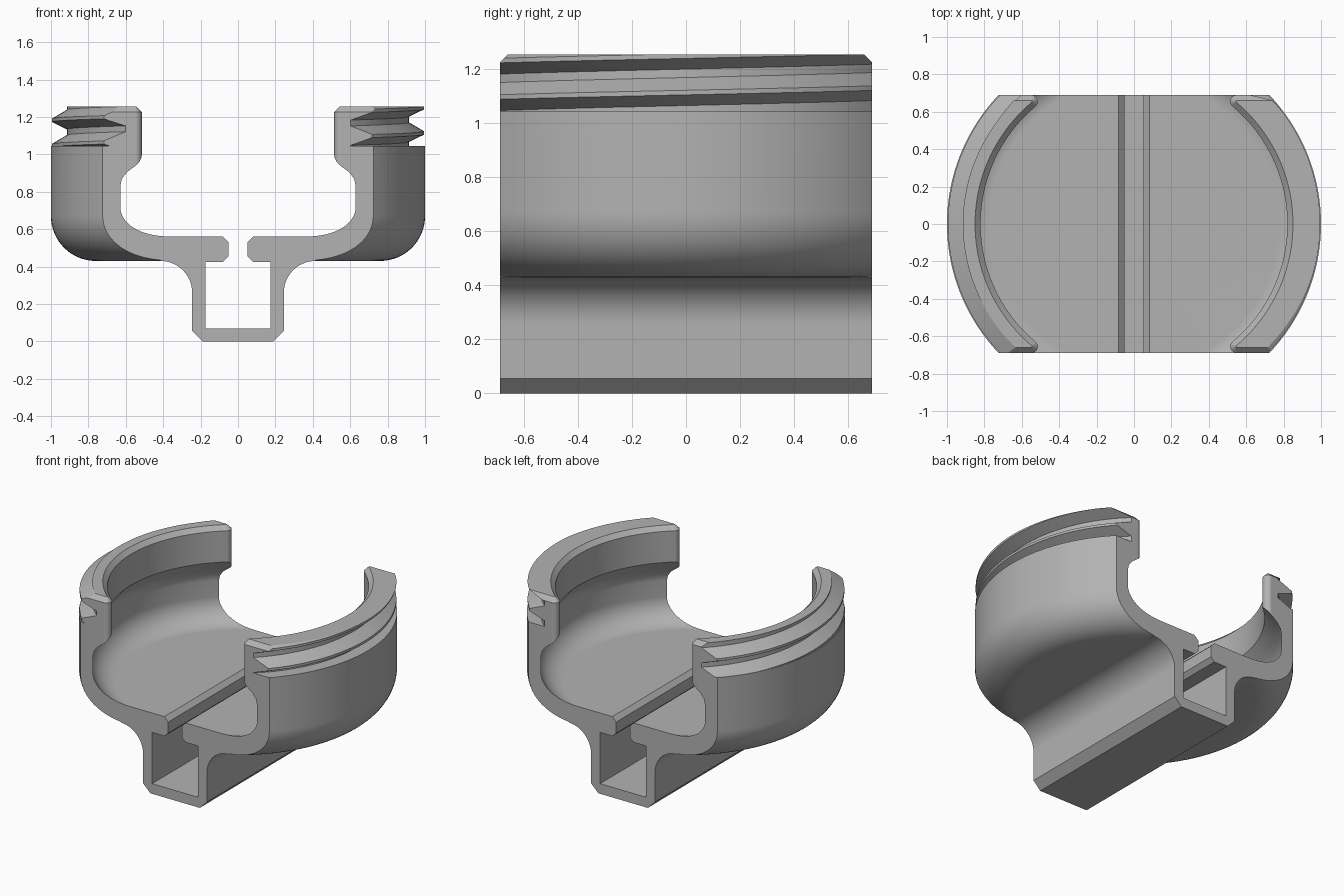
import bpy, bmesh
from math import sin, cos, pi, radians, atan2, sqrt

if "Cube" in bpy.data.objects:
    bpy.data.objects.remove(bpy.data.objects["Cube"], do_unlink=True)

grey = bpy.data.materials.new("plain grey")
grey.use_nodes = True
colour = (0.45, 0.45, 0.45, 1)
grey.diffuse_color = colour
grey.node_tree.nodes["Principled BSDF"].inputs["Base Color"].default_value = colour

HALF = 0.69      # half depth of the clip
TOP = 1.255      # rim height
SEGS = 128


def loft(name, rings):
    """Solid skinned through equal-length point rings, capped at both ends."""
    bm = bmesh.new()
    rows = [[bm.verts.new(p) for p in ring] for ring in rings]
    n = len(rows[0])
    for a, b in zip(rows, rows[1:]):
        for i in range(n):
            j = (i + 1) % n
            bm.faces.new((a[i], a[j], b[j], b[i]))
    bm.faces.new(rows[0])
    bm.faces.new(rows[-1])
    bmesh.ops.recalc_face_normals(bm, faces=bm.faces)
    mesh = bpy.data.meshes.new(name)
    bm.to_mesh(mesh)
    bm.free()
    mesh.materials.append(grey)
    obj = bpy.data.objects.new(name, mesh)
    bpy.context.collection.objects.link(obj)
    return obj


def prism(name, points, half):
    """XZ outline extruded along y."""
    return loft(name, [[(x, y, z) for x, z in points] for y in (-half, half)])


def mirrored(points):
    return points + [(-x, z) for x, z in reversed(points)]


def arc(cx, cy, r, start, end, steps=16):
    return [(cx + r * cos(radians(start + (end - start) * i / steps)),
             cy + r * sin(radians(start + (end - start) * i / steps)))
            for i in range(steps + 1)]


def combine(target, tool, operation):
    mod = target.modifiers.new(operation.lower(), "BOOLEAN")
    mod.operation, mod.solver, mod.object = operation, "EXACT", tool
    bpy.context.view_layer.objects.active = target
    bpy.ops.object.modifier_apply(modifier=mod.name)
    bpy.data.objects.remove(tool, do_unlink=True)


# Round cup, turned about z: underside, outer wall, neck, lip, cavity, floor
cup = [(0.1, 0.43)] + arc(0.76, 0.67, 0.24, -90, 0)
cup += [(1, 1.045), (0.915, 1.045), (0.915, 1.3), (0.80, 1.3), (0.80, 1.033)]
cup += [(0.88, 0.94), (0.91, 0.905), (0.928, 0.87), (0.934, 0.83)]
cup += arc(0.774, 0.72, 0.16, 0, -90) + [(0.1, 0.56)]
body = loft("clip_body", [[(r * cos(2 * pi * i / SEGS), r * sin(2 * pi * i / SEGS), z)
                           for i in range(SEGS)] for r, z in cup])

# Rail below, flaring into the cup
rail = [(0.19, 0), (0.245, 0.055)] + arc(0.415, 0.26, 0.17, 180, 90) + [(0.415, 0.5)]
combine(body, prism("rail", mirrored(rail), 0.75), "UNION")

# Helical thread ridge around the neck
PITCH = 0.135
ridge = [(0.89, 0.003), (0.995, 0.055), (0.995, 0.072), (0.89, 0.134)]
turns = []
for degrees in range(-630, 271, 3):
    t = radians(degrees)
    base = 1.186 + PITCH * degrees / 360
    turns.append([(r * cos(t), r * sin(t), base + z) for r, z in ridge])
combine(body, loft("thread", turns), "UNION")

# Flat front, back and rim
block = mirrored([(1.2, -0.1), (1.2, TOP)])
combine(body, prism("trim_block", block, HALF), "INTERSECT")

# Slotted channel along the rail
channel = [(0.175, 0.07), (0.175, 0.425), (0.08, 0.425), (0.052, 0.453),
           (0.052, 0.53), (0.102, 0.58)]
combine(body, prism("channel_cutter", mirrored(channel), 0.8), "DIFFERENCE")

# Mouth opening with rounded lip tips and a chamfered rim
LIP, TIP = 0.82, 0.035
tip_y = HALF - TIP
tip_x = sqrt((LIP + TIP) ** 2 - tip_y ** 2)
tip_angle = atan2(tip_y, tip_x) * 180 / pi


def mouth(z, offset):
    quarter = arc(0, 0, LIP + offset, 0, tip_angle, 24)
    quarter += arc(tip_x, tip_y, TIP - offset, tip_angle + 180, 90, 8)[1:]
    quarter += [(1.3, HALF + 0.0015 - offset), (1.3, 1.3)]
    right = [(x, -y) for x, y in reversed(quarter[1:])] + quarter
    return [(x, y, z) for x, y in right] + [(-x, -y, z) for x, y in right]


opening = loft("mouth_cutter", [mouth(0.9, 0), mouth(1.225, 0), mouth(1.258, 0.033)])
combine(body, opening, "DIFFERENCE")

# Smooth curves, sharp edges
bpy.ops.object.select_all(action="DESELECT")
body.select_set(True)
bpy.context.view_layer.objects.active = body
bpy.ops.object.shade_smooth_by_angle(angle=radians(25))
normals = body.modifiers.new("even_shading", "WEIGHTED_NORMAL")
normals.keep_sharp = True
